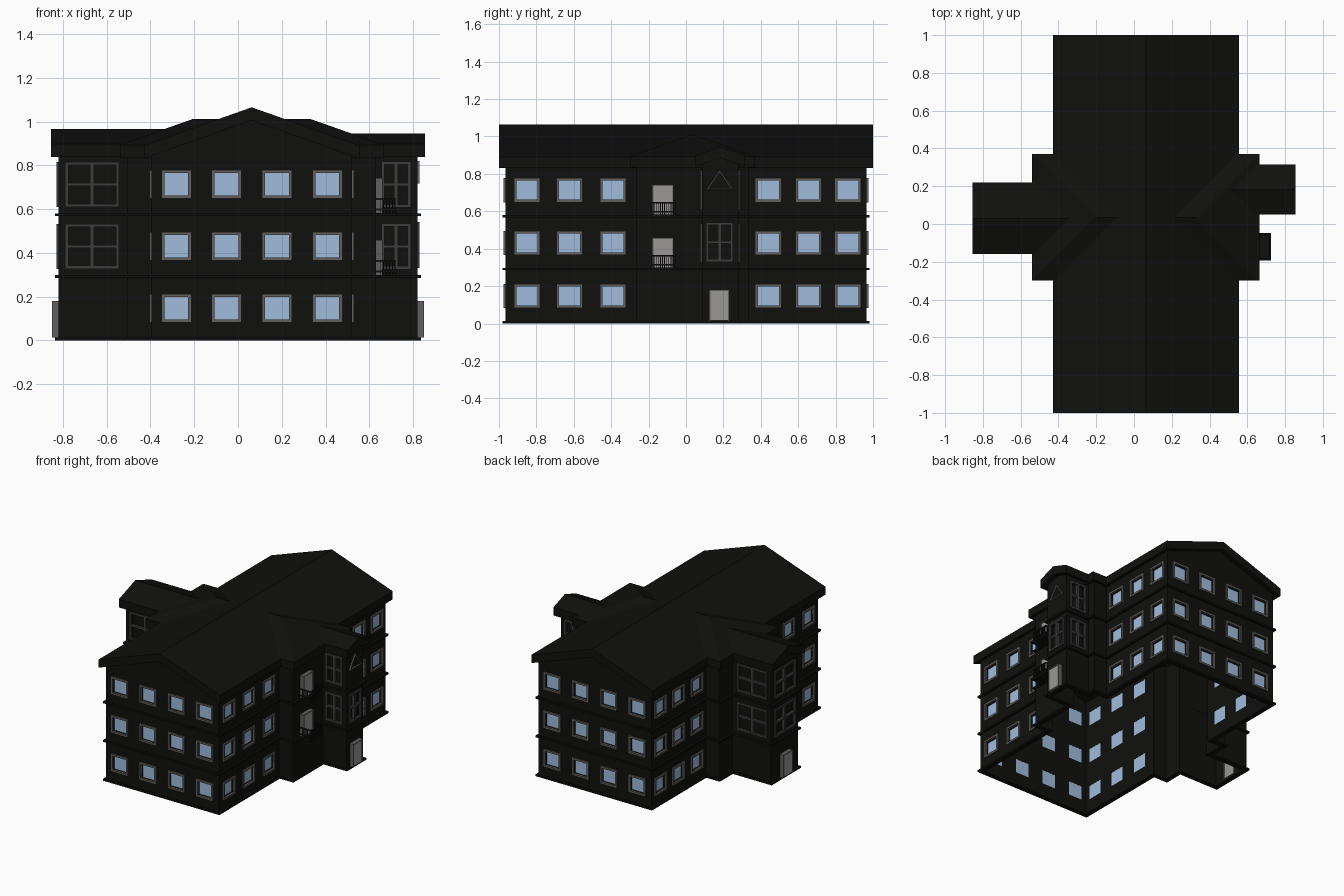
import bpy, bmesh
from mathutils import Vector as V

if "Cube" in bpy.data.objects:
    bpy.data.objects.remove(bpy.data.objects["Cube"])

SLOPE, ROOF_T, WALL_T = 0.353, 0.06, 0.02
FLOORS = (0.147, 0.43, 0.713)
parts = {}


def part(name):
    return parts.setdefault(name, bmesh.new())


def box(name, c, s):
    bm = part(name)
    vs = bmesh.ops.create_cube(bm, size=1)["verts"]
    for v in vs:
        v.co = V(c) + V([v.co[i] * s[i] for i in range(3)])


def ring(name, outer, inner, ext):
    # extruded loop between an outer and an inner outline
    bm, n, e = part(name), len(outer), V(ext)
    loops = [[bm.verts.new(V(p) + o) for p in pts]
             for pts, o in ((outer, V()), (outer, e), (inner, e), (inner, V()))]
    for k in range(4):
        a, b = loops[k], loops[(k + 1) % 4]
        for i in range(n):
            j = (i + 1) % n
            bm.faces.new((a[i], a[j], b[j], b[i]))


def prism(name, pts, ext):
    bm, n = part(name), len(pts)
    a = [bm.verts.new(V(p)) for p in pts]
    b = [bm.verts.new(V(p) + V(ext)) for p in pts]
    bm.faces.new(a)
    bm.faces.new(b[::-1])
    for i in range(n):
        j = (i + 1) % n
        bm.faces.new((a[i], b[i], b[j], a[j]))


def offset(pts, d):
    # grow a right-angled counterclockwise outline by d
    out = []
    for i, p in enumerate(pts):
        p, a, b = V(p), V(pts[i - 1]), V(pts[(i + 1) % len(pts)])
        e = (p - a).normalized() + (b - p).normalized()
        out.append(p + d * V((e.y, -e.x)))
    return out


def at(pts, z):
    return [(p[0], p[1], z) for p in pts]


def local_box(name, p, n, c, s):
    # c, s given as (along wall, outward, up)
    t, n = V((-n[1], n[0], 0)), V((n[0], n[1], 0))
    size = [abs(t[i]) * s[0] + abs(n[i]) * s[1] for i in range(2)] + [s[2]]
    box(name, V(p) + t * c[0] + n * c[1] + V((0, 0, c[2])), size)


def window(p, n, w, h, big=False):
    f = 0.014
    frame = "large_window_frames" if big else "window_frames"
    pane = "large_window_glass" if big else "window_panes"
    t, n3 = V((-n[1], n[0], 0)), V((n[0], n[1], 0))

    def rect(a, b):
        return [V(p) + t * sx * a / 2 + V((0, 0, sz * b / 2)) - n3 * 0.002
                for sx, sz in ((-1, -1), (1, -1), (1, 1), (-1, 1))]
    ring(frame, rect(w, h), rect(w - 2 * f, h - 2 * f), n3 * 0.012)
    local_box("cutter", p, n, (0, 0, 0), (w - 2 * f, 0.1, h - 2 * f))
    local_box(pane, p, n, (0, -0.017, 0), (w - f, 0.004, h - f))
    if big:
        local_box(frame, p, n, (0, -0.003, 0), (0.018, 0.02, h - f))
        local_box(frame, p, n, (0, -0.003, 0), (w - f, 0.018, 0.014))


def door(p, n, w, h):
    local_box("doors", p, n, (0, 0.002, h / 2), (w - 0.014, 0.05, h - 0.007))
    for s in (-1, 1):
        local_box("door_frames", p, n, (s * (w - 0.008) / 2, 0.003, h / 2), (0.008, 0.055, h))
    local_box("door_frames", p, n, (0, 0.003, h - 0.004), (w, 0.055, 0.008))


def roof(name, along_x, c, half, s0, s1, ridge, hip=False):
    bm, e, k = part(name), ridge - half * SLOPE, half if hip else 0
    pts = [(s0, -half, e), (s1, -half, e), (s1, half, e), (s0, half, e),
           (s0 + k, 0, ridge), (s1 - k, 0, ridge)]
    faces = [(0, 1, 5, 4), (2, 3, 4, 5)] + ([(1, 2, 5), (3, 0, 4)] if hip else [])
    rim = (0, 1, 2, 3) if hip else (0, 1, 5, 2, 3, 4)
    co = [(s, c + w, z) if along_x else (c + w, s, z) for s, w, z in pts]
    top = [bm.verts.new(p) for p in co]
    low = [bm.verts.new((p[0], p[1], p[2] - ROOF_T)) for p in co]
    for f in faces:
        bm.faces.new([top[i] for i in f])
        bm.faces.new([low[i] for i in reversed(f)])
    for i, a in enumerate(rim):
        b = rim[(i + 1) % len(rim)]
        bm.faces.new((top[a], low[a], low[b], top[b]))


# Hollow walls and floor bands follow one plan outline
PLAN = [(-.395, -.965), (.52, -.965), (.52, -.265), (.63, -.265), (.63, .085),
        (.82, .085), (.82, .28), (.63, .28), (.63, .335), (.52, .335),
        (.52, .965), (-.395, .965), (-.395, .335), (-.505, .335), (-.505, .185),
        (-.82, .185), (-.82, -.125), (-.505, -.125), (-.505, -.265), (-.395, -.265)]
ring("walls", at(PLAN, 0), at(offset(PLAN, -WALL_T), 0), (0, 0, 0.86))
for z in (0, 0.285, 0.568):
    ring("floor_bands", at(offset(PLAN, 0.015), z), at(offset(PLAN, -0.005), z), (0, 0, 0.013))

# Roofs: main gable, hipped cross wing, two gabled end wings
roof("main_roof", False, 0.0625, 0.4925, -1, 1, 1.065)
roof("cross_roof", True, 0.035, 0.335, -0.54, 0.665, 1.012, True)
roof("left_wing_roof", True, 0.03, 0.19, -0.855, -0.3, 0.965)
roof("right_wing_roof", True, 0.1825, 0.1325, 0.45, 0.855, 0.945)

# Gable wall triangles
for s in (-1, 1):
    prism("gable_walls", [(-.395, s * .965, .86), (.52, s * .965, .86), (.0625, s * .965, 1.035)],
          (0, -s * WALL_T, 0))
prism("gable_walls", [(-.82, -.125, .86), (-.82, .185, .86), (-.82, .03, .935)], (WALL_T, 0, 0))
prism("gable_walls", [(.82, .085, .86), (.82, .28, .86), (.82, .1825, .915)], (-WALL_T, 0, 0))

# Regular windows on the long block
for z in FLOORS:
    for s in (-1, 1):
        for i in range(4):
            window((-0.282 + 0.23 * i, s * 0.965, z), (0, s), 0.137, 0.13)
    for y in (-0.85, -0.623, -0.39, 0.44, 0.655, 0.865):
        window((0.52, y, z), (1, 0), 0.14, 0.13)
        window((-0.395, y, z), (-1, 0), 0.14, 0.13)

# Large windows on the end wings
for z in FLOORS[1:]:
    for y, n in ((-0.125, -1), (0.185, 1)):
        window((-0.667, y, z), (0, n), 0.245, 0.205, True)
    for y, n in ((0.085, -1), (0.28, 1)):
        window((0.722, y, z), (0, n), 0.135, 0.21, True)
    window((-0.82, 0.03, z), (-1, 0), 0.245, 0.205, True)
window((0.82, 0.18, 0.435), (1, 0), 0.145, 0.21, True)

# Triangular gable trim
tri = [V((0.818, 0.18 + dy, z)) for dy, z in ((-0.07, 0.718), (0.07, 0.718), (0, 0.82))]
mid = V((0.818, 0.18, 0.755))
ring("triangle_trim", tri, [mid + (p - mid) * 0.82 for p in tri], (0.012, 0, 0))

# Entrance doors and balconies
door((0.82, 0.178, 0.013), (1, 0), 0.108, 0.168)
door((-0.82, 0.03, 0.013), (-1, 0), 0.108, 0.168)
for z in (0.295, 0.578):
    door((0.63, -0.123, z), (1, 0), 0.115, 0.165)
    box("balcony_slabs", (0.677, -0.12, z - 0.003), (0.096, 0.147, 0.014))
    for h in (0.02, 0.068):
        box("balcony_rails", (0.717, -0.12, z + h), (0.007, 0.13, 0.008))
        for y in (-0.182, -0.058):
            box("balcony_rails", (0.675, y, z + h), (0.09, 0.006, 0.008))
    for i in range(12):
        box("balcony_rails", (0.717, -0.182 + 0.124 * i / 11, z + 0.036), (0.004, 0.004, 0.07))
    for i in range(5):
        for y in (-0.182, -0.058):
            box("balcony_rails", (0.65 + 0.014 * i, y, z + 0.036), (0.004, 0.004, 0.07))

# Finish: materials and objects
COLOURS = {"black": (.005, .005, .0045), "frame": (.12, .115, .11), "dark_frame": (.045, .045, .045),
           "glass": (.35, .5, .72), "door": (.33, .31, .31)}
USES = {"window_frames": "frame", "large_window_frames": "dark_frame", "window_panes": "glass",
        "doors": "door", "door_frames": "frame", "triangle_trim": "frame"}
mats = {}
for k, c in COLOURS.items():
    mats[k] = bpy.data.materials.new(k)
    mats[k].diffuse_color = (*c, 1)
objs = {}
for name, bm in parts.items():
    bmesh.ops.recalc_face_normals(bm, faces=bm.faces)
    me = bpy.data.meshes.new(name)
    bm.to_mesh(me)
    bm.free()
    me.materials.append(mats[USES.get(name, "black")])
    objs[name] = bpy.data.objects.new(name, me)
    bpy.context.collection.objects.link(objs[name])

# Cut the window openings into the walls
cut = objs["cutter"]
cut.hide_render = True
mod = objs["walls"].modifiers.new("openings", "BOOLEAN")
mod.operation, mod.solver, mod.object = "DIFFERENCE", "EXACT", cut
dg = bpy.context.evaluated_depsgraph_get()
cut_mesh = bpy.data.meshes.new_from_object(objs["walls"].evaluated_get(dg))
objs["walls"].modifiers.clear()
objs["walls"].data = cut_mesh
bpy.data.objects.remove(cut)

for m in bpy.data.materials:
    if m.users and not m.is_grease_pencil:
        m.use_nodes = True
        m.node_tree.nodes["Principled BSDF"].inputs["Base Color"].default_value = m.diffuse_color
